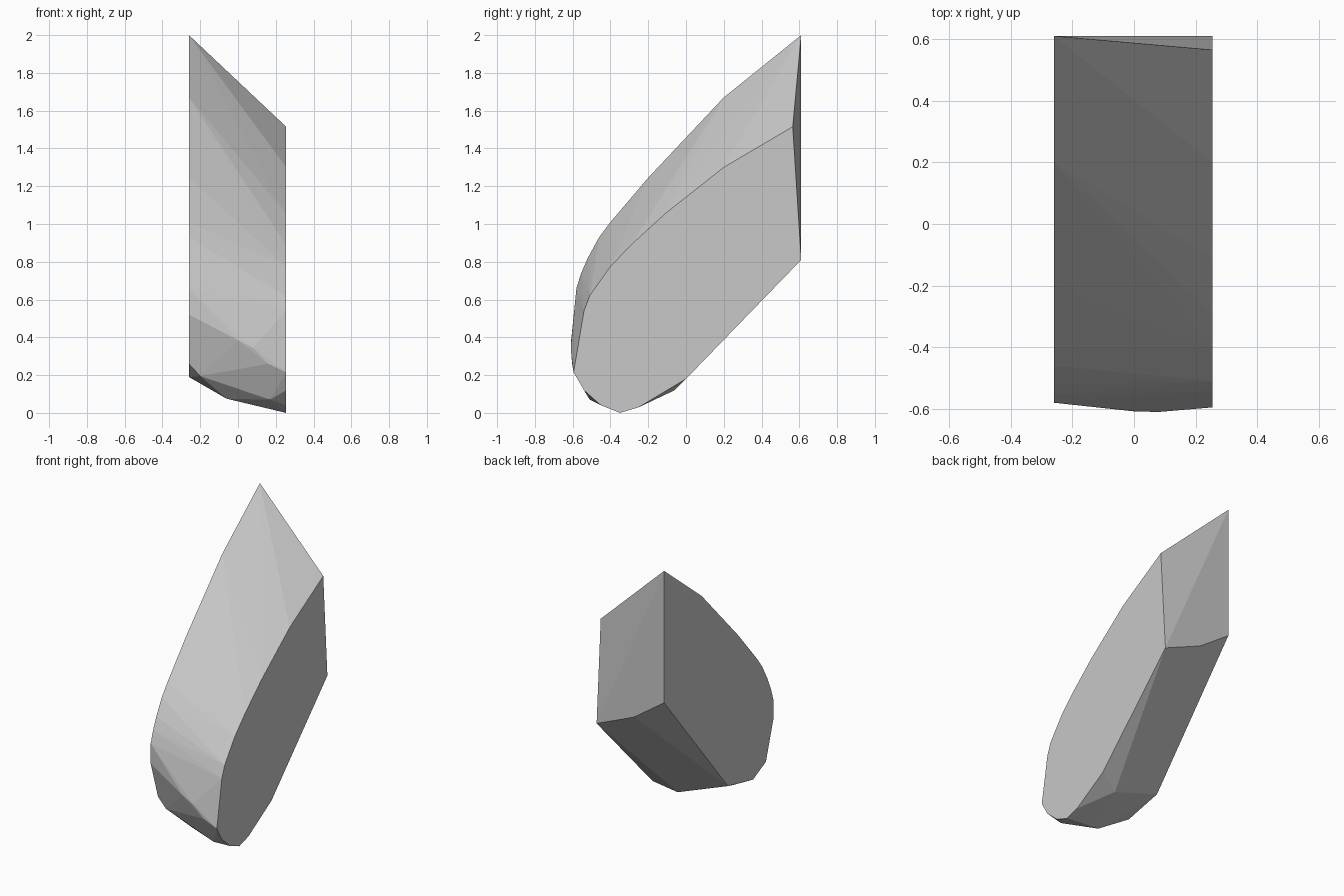
import bpy, bmesh
from math import radians

cube = bpy.data.objects.get("Cube")
if cube:
    bpy.data.objects.remove(cube, do_unlink=True)

stone = bpy.data.materials.new("light grey")
stone.use_nodes = True
grey = (0.58, 0.58, 0.58, 1)
stone.diffuse_color = grey
stone.node_tree.nodes["Principled BSDF"].inputs["Base Color"].default_value = grey

# Flat side outlines as (y, z)
short_side = [(-.35, 0), (-.45, .04), (-.54, .12), (-.595, .215), (-.54, .54),
              (-.51, .62), (-.4, .775), (-.29, .89), (-.11, 1.055), (.2, 1.3),
              (.565, 1.515), (.61, .81), (0, .18), (-.25, .03)]
tall_side = [(.61, 2), (.2, 1.67), (-.2, 1.245), (-.4, 1.01), (-.46, .93),
             (-.52, .82), (-.555, .74), (-.58, .66), (-.58, .52), (-.5, .26),
             (-.36, .19), (-.086, .25), (.61, 1.09)]
# Chipped corners between the sides
chips = [(-.03, .61, .93), (.105, -.06, .12), (-.06, -.42, .075),
         (-.2, -.5, .195), (.17, -.51, .07), (.16, -.603, .26),
         (.08, -.61, .345), (0, -.608, .385)]

points = [(.255, y, z) for y, z in short_side]
points += [(-.26, y, z) for y, z in tall_side] + chips

# Wrap the outlines in one faceted solid
bm = bmesh.new()
for p in points:
    bm.verts.new(p)
hull = bmesh.ops.convex_hull(bm, input=bm.verts)
loose = [v for v in bm.verts if not v.link_faces]
bmesh.ops.delete(bm, geom=loose, context='VERTS')
bmesh.ops.dissolve_limit(bm, angle_limit=radians(.5), verts=bm.verts, edges=bm.edges)
bmesh.ops.recalc_face_normals(bm, faces=bm.faces)

mesh = bpy.data.meshes.new("faceted_block")
bm.to_mesh(mesh)
bm.free()
mesh.materials.append(stone)
block = bpy.data.objects.new("faceted_block", mesh)
bpy.context.collection.objects.link(block)
